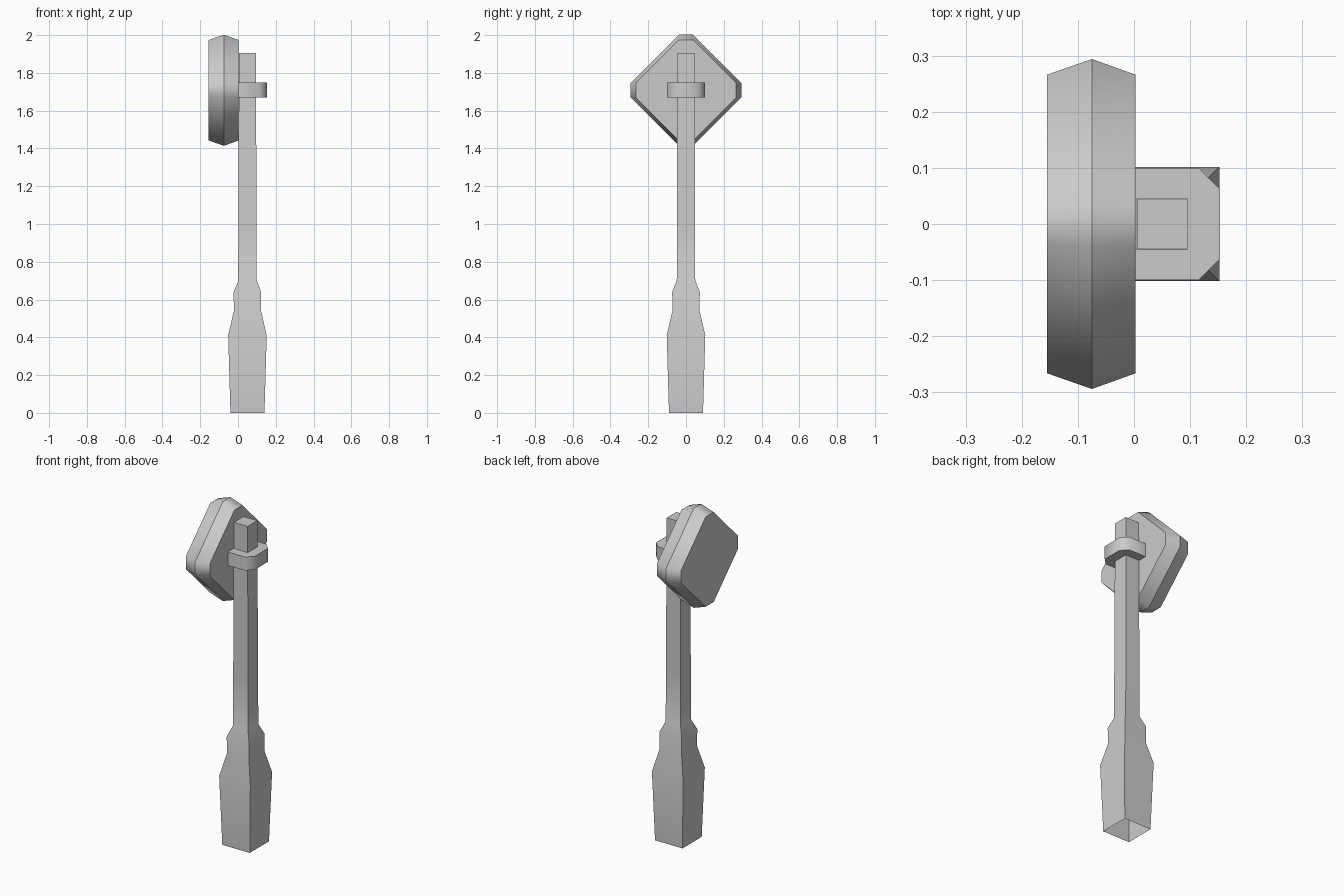
import bpy, bmesh, math

if "Cube" in bpy.data.objects:
    bpy.data.objects.remove(bpy.data.objects["Cube"])


def loft(name, rings, cap_start=True, cap_end=True, crease_rings=False):
    """Bridge rings of points into one skin, optionally capping the ends."""
    bm = bmesh.new()
    loops = [[bm.verts.new(p) for p in ring] for ring in rings]
    n = len(rings[0])
    for a, b in zip(loops, loops[1:]):
        for i in range(n):
            j = (i + 1) % n
            bm.faces.new((a[i], a[j], b[j], b[i]))
    if cap_start:
        bm.faces.new(loops[0][::-1])
    if cap_end:
        bm.faces.new(loops[-1])
    bmesh.ops.recalc_face_normals(bm, faces=bm.faces)
    for f in bm.faces:
        f.smooth = True
    ring_of = {v: k for k, loop in enumerate(loops) for v in loop}
    for e in bm.edges:
        same = ring_of[e.verts[0]] == ring_of[e.verts[1]]
        wide = len(e.link_faces) == 2 and e.calc_face_angle() > math.radians(50)
        e.smooth = not (wide or (crease_rings and same))
    mesh = bpy.data.meshes.new(name)
    bm.to_mesh(mesh)
    bm.free()
    obj = bpy.data.objects.new(name, mesh)
    bpy.context.collection.objects.link(obj)
    return obj


def square(z, h, cx=0.05):
    return [(cx + sx * h, sy * h, z) for sx, sy in ((-1, -1), (1, -1), (1, 1), (-1, 1))]


def diamond(x, r, c, cz=1.708):
    """Diamond in the YZ plane with its four points cut off."""
    pts = [(-c, r), (c, r), (r, c), (r, -c), (c, -r), (-c, -r), (-r, -c), (-r, c)]
    return [(x, y, cz + z) for y, z in pts]


# Post with thick handle base, open underneath
profile = [(0, 0.09), (0.41, 0.102), (0.54, 0.072), (0.64, 0.073),
           (0.70, 0.049), (1.0, 0.048), (1.905, 0.045)]
loft("post", [square(z, h) for z, h in profile], cap_start=False)

# Diamond-shaped head with a ridge around its rim
loft("diamond_head", [diamond(-0.155, 0.266, 0.038), diamond(-0.075, 0.294, 0.036),
                      diamond(0.003, 0.266, 0.038)], crease_rings=True)

# Bracket with chamfered corners wrapping the post
outline = [(0.0, -0.1), (0.115, -0.1), (0.153, -0.062),
           (0.153, 0.062), (0.115, 0.1), (0.0, 0.1)]
loft("bracket", [[(x, y, z) for x, y in outline] for z in (1.67, 1.75)],
     crease_rings=True)
